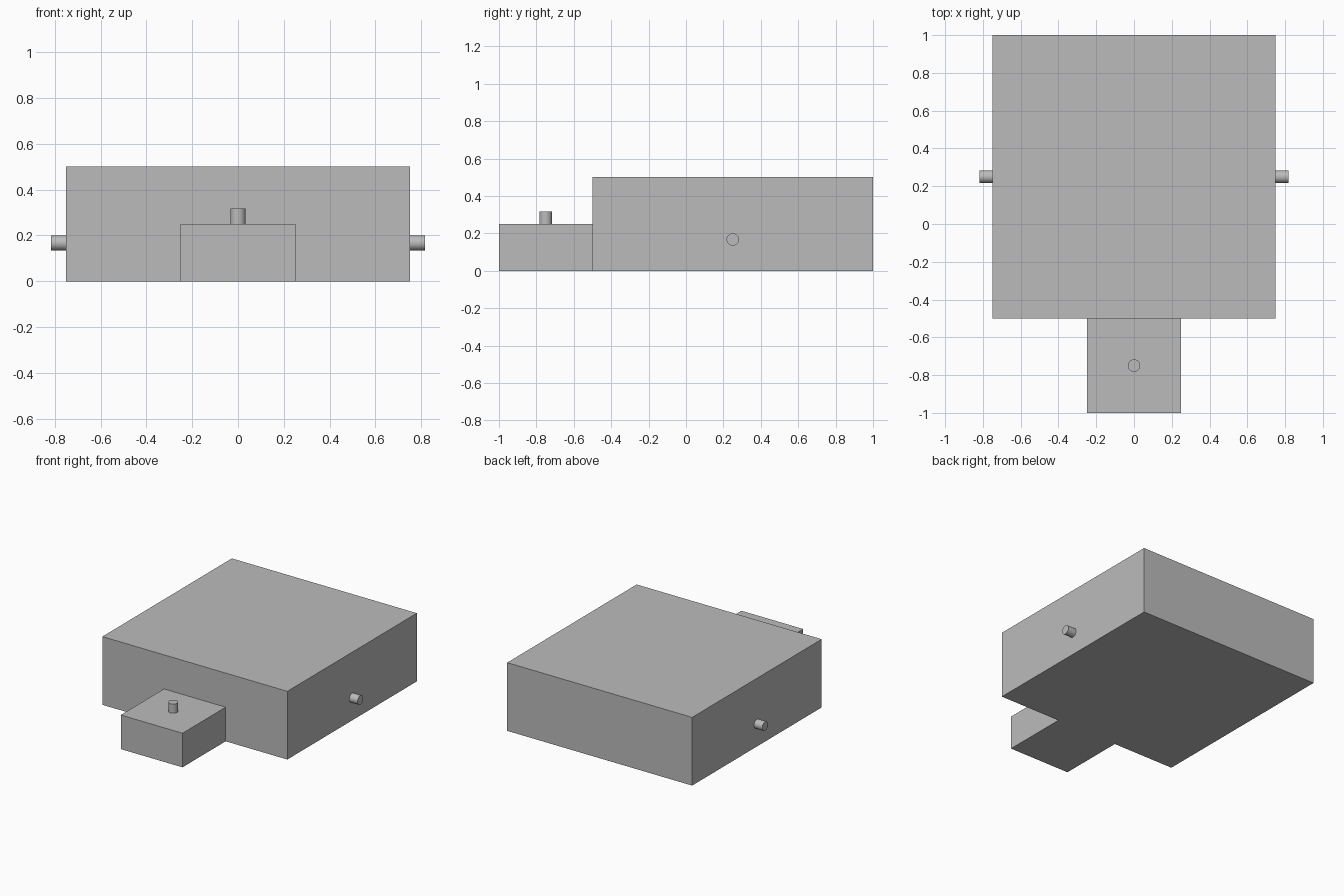
import bpy
import math

default = bpy.data.objects.get("Cube")
if default:
    bpy.data.objects.remove(default, do_unlink=True)

grey = bpy.data.materials.new("plain grey")
grey.use_nodes = True
colour = (0.5, 0.5, 0.5, 1)
grey.diffuse_color = colour
grey.node_tree.nodes["Principled BSDF"].inputs["Base Color"].default_value = colour

PEG_RADIUS = 0.033
PEG_LENGTH = 0.067


def box(name, centre, size):
    bpy.ops.mesh.primitive_cube_add(size=1, location=centre)
    obj = bpy.context.object
    obj.name = name
    obj.scale = size
    bpy.ops.object.transform_apply(location=False, rotation=False, scale=True)
    obj.data.materials.append(grey)


def peg(name, centre, rotation=(0, 0, 0)):
    bpy.ops.mesh.primitive_cylinder_add(vertices=48, radius=PEG_RADIUS, depth=PEG_LENGTH,
                                        location=centre, rotation=rotation)
    obj = bpy.context.object
    obj.name = name
    obj.data.materials.append(grey)
    bpy.ops.object.shade_smooth_by_angle(angle=math.radians(30))


# Large block with the small block against its front
box("main_block", (0, 0.25, 0.25), (1.5, 1.5, 0.5))
box("front_block", (0, -0.75, 0.125), (0.5, 0.5, 0.25))

# Upright peg on the front block, and one peg on each side
peg("top_peg", (0, -0.75, 0.25 + PEG_LENGTH / 2))
for side, name in ((1, "left_peg"), (-1, "right_peg")):
    peg(name, (side * (0.75 + PEG_LENGTH / 2), 0.25, 0.167), (0, side * math.pi / 2, 0))
